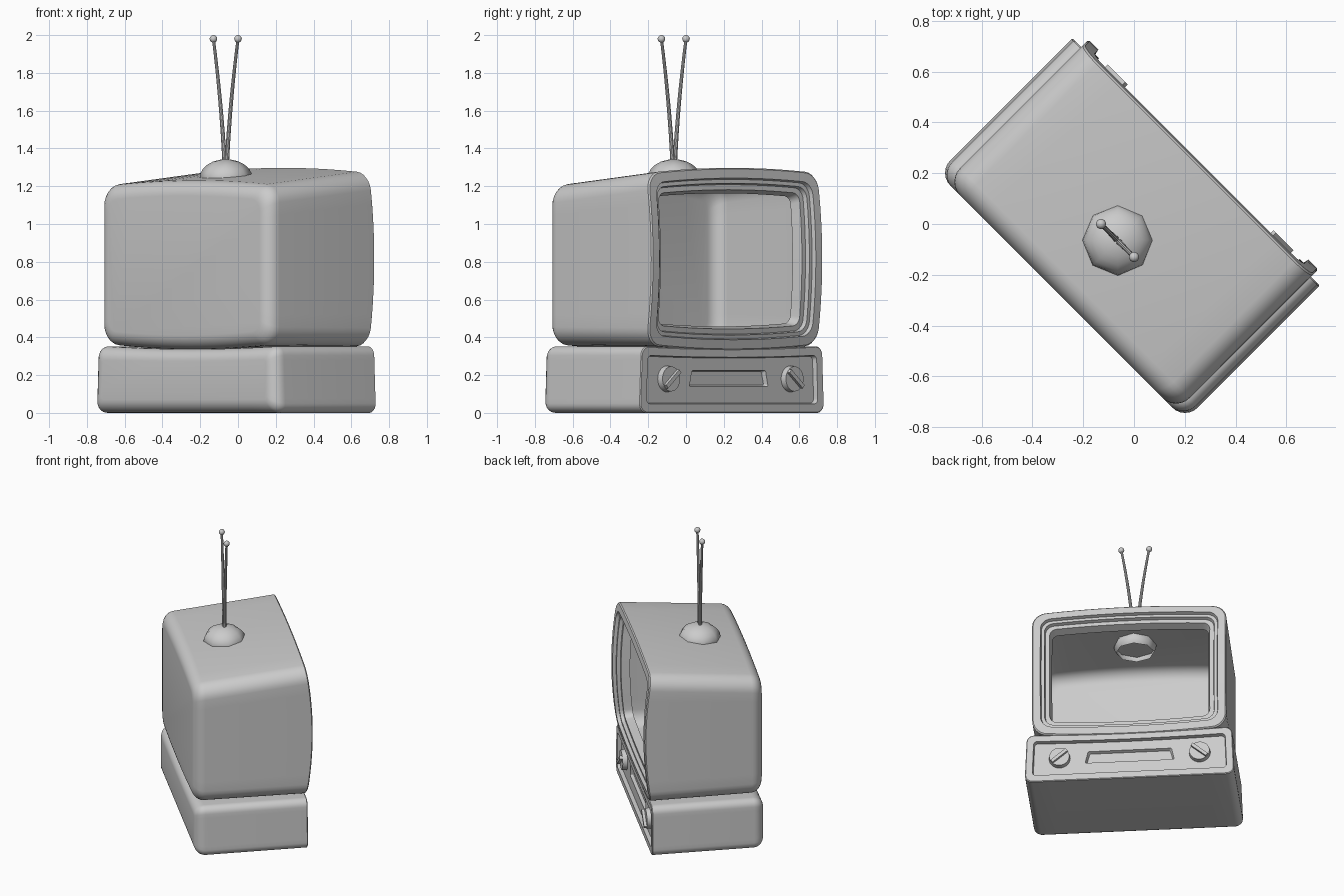
import bpy, bmesh
from math import sin, cos, pi, radians
from mathutils import Matrix, Vector

if "Cube" in bpy.data.objects:
    bpy.data.objects.remove(bpy.data.objects["Cube"])

# Everything is modelled facing -y, then turned so the screen faces (+x, +y)
TURN = Matrix.Rotation(radians(135), 4, 'Z')


def finish(name, bm, angle=35):
    bmesh.ops.recalc_face_normals(bm, faces=bm.faces)
    me = bpy.data.meshes.new(name)
    bm.to_mesh(me)
    bm.free()
    ob = bpy.data.objects.new(name, me)
    bpy.context.collection.objects.link(ob)
    ob.matrix_world = TURN
    bpy.context.view_layer.objects.active = ob
    ob.select_set(True)
    bpy.ops.object.shade_smooth_by_angle(angle=radians(angle))
    ob.select_set(False)
    return ob


def outline(a, lo, hi, r, n=6, m=10):
    """Rounded rectangle in (x, z) with extra points along each side."""
    corners = [(a - r, lo + r, -90), (a - r, hi - r, 0),
               (-a + r, hi - r, 90), (-a + r, lo + r, 180)]
    arcs = [[(cx + r * cos(radians(s + 90 * i / n)), cz + r * sin(radians(s + 90 * i / n)))
             for i in range(n + 1)] for cx, cz, s in corners]
    pts = []
    for k, arc in enumerate(arcs):
        pts += arc
        p, q = Vector(arc[-1]), Vector(arcs[(k + 1) % 4][0])
        pts += [tuple(p.lerp(q, i / m)) for i in range(1, m)]
    return pts


def loft(rings, cap_end):
    bm = bmesh.new()
    loops = [[bm.verts.new(p) for p in ring] for ring in rings]
    for A, B in zip(loops, loops[1:]):
        for i in range(len(A)):
            j = (i + 1) % len(A)
            bm.faces.new((A[i], A[j], B[j], B[i]))
    bm.faces.new(loops[0])
    if cap_end:
        bm.faces.new(loops[-1])
    return bm


def back_round(y, r, n=6):
    return [(y - r + r * cos(pi / 2 * i / n), r * (1 - sin(pi / 2 * i / n))) for i in range(n + 1)]


# Screen housing: hollow shell with stepped, bowed front frame
def housing_ring(y, inset, bulge):
    t = (0.405 - y) / 0.75
    lo, hi, a = 0.365 - 0.005 * t, 1.197 + 0.073 * t, 0.64
    ring = []
    for x, z in outline(a - inset, lo + inset, hi - inset, max(0.09 - 0.4 * inset, 0.03)):
        arch = 0.028 * (1 - (x / a) ** 2) * (1 if z > 0.8 else -1) * min(1, abs(z - 0.8) / 0.3)
        yy = y - bulge * (1 - ((z - 0.815) / 0.47) ** 2)
        ring.append((x, yy, z + arch))
    return ring


rings = [housing_ring(y, i, 0) for y, i in back_round(0.405, 0.075)]
frame = [(-0.338, 0), (-0.345, 0.007), (-0.345, 0.055), (-0.322, 0.06), (-0.322, 0.08),
         (-0.298, 0.085), (-0.298, 0.112), (-0.24, 0.125)]
rings += [housing_ring(y, i, 0.042) for y, i in frame]
finish("screen_housing", loft(rings, False))


# Control base: tapered box with dished top, recessed panel and slot
def base_ring(y, inset, r=0.05):
    ring = []
    for x, z in outline(0.69 - inset, inset, 0.355 - inset, max(r - 0.5 * inset, 0.02)):
        dip = 0.016 * (1 - (x / 0.69) ** 2) * max(0, (z - 0.15) / 0.2)
        ring.append((x * (1 - 0.06 * max(z - 0.03, 0)), y, z - dip))
    return ring


def slot_ring(y, a, lo, hi):
    return [(x * (1.07 - 0.07 * (z - lo) / (hi - lo)), y, z) for x, z in outline(a, lo, hi, 0.008)]


rings = [base_ring(y, i) for y, i in back_round(0.405, 0.07)]
rings += [base_ring(*p) for p in [(-0.341, 0), (-0.346, 0.005), (-0.346, 0.048), (-0.32, 0.053)]]
rings += [slot_ring(-0.32, 0.275, 0.14, 0.225), slot_ring(-0.298, 0.265, 0.147, 0.218)]
finish("control_base", loft(rings, True))

# Knobs with a slanted grip bar
for side, name in ((-1, "left_knob"), (1, "right_knob")):
    place = Matrix.Translation((side * 0.462, -0.335, 0.18)) @ Matrix.Rotation(pi / 2, 4, 'X')
    bm = bmesh.new()
    bmesh.ops.create_cone(bm, cap_ends=True, segments=32, radius1=0.07, radius2=0.066,
                          depth=0.034, matrix=place)
    bar = place @ Matrix.Rotation(-side * radians(40), 4, 'Z') @ Matrix.Translation((0, 0, 0.018)) \
        @ Matrix.Diagonal((0.128, 0.022, 0.036, 1))
    bmesh.ops.create_cube(bm, size=1, matrix=bar)
    finish(name, bm)

# Aerial dome, eight sided
bm = bmesh.new()
bmesh.ops.create_uvsphere(bm, u_segments=8, v_segments=12, radius=1,
                          matrix=Matrix.Translation((0, 0.09, 1.243))
                          @ Matrix.Rotation(radians(45), 4, 'Z')
                          @ Matrix.Diagonal((0.14, 0.14, 0.1, 1)))
bmesh.ops.bisect_plane(bm, geom=bm.verts[:] + bm.edges[:] + bm.faces[:],
                       plane_co=(0, 0, 1.2), plane_no=(0, 0, -1), clear_outer=True)
finish("aerial_dome", bm, 60)

# Aerial rods, gently curved, with ball tips
for side, name in ((-1, "left_aerial"), (1, "right_aerial")):
    bm = bmesh.new()
    rings = []
    for k in range(9):
        t = k / 8
        r = 0.012 - 0.004 * t
        cx = side * (0.008 + 0.05 * t + 0.034 * t * t)
        rings.append([(cx + r * cos(pi * i / 5), 0.092 + r * sin(pi * i / 5), 1.32 + 0.66 * t)
                      for i in range(10)])
    bm.free()
    bm = loft(rings, True)
    bmesh.ops.create_uvsphere(bm, u_segments=16, v_segments=10, radius=0.02,
                              matrix=Matrix.Translation((side * 0.092, 0.092, 1.98)))
    finish(name, bm)
